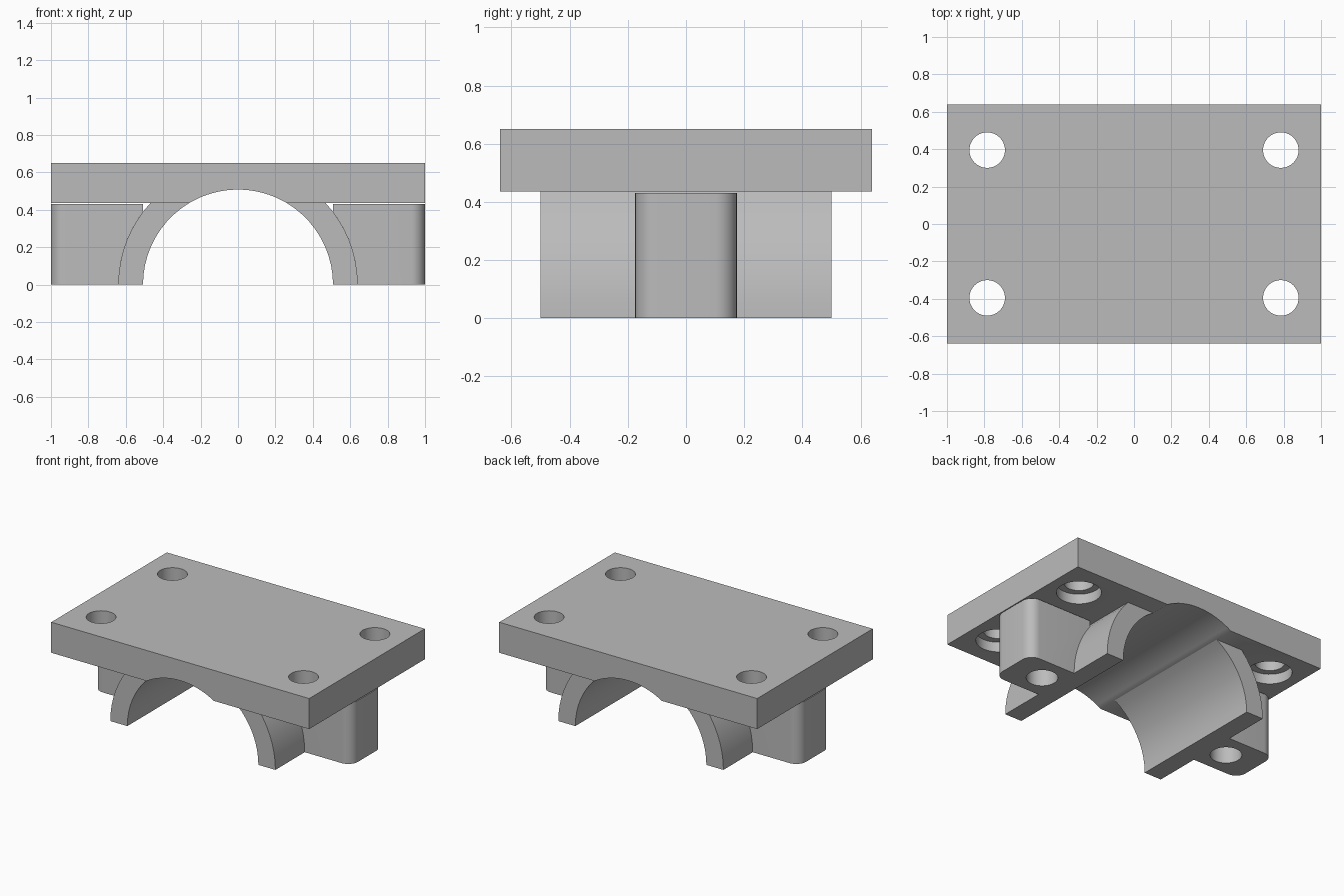
import bpy, bmesh
from math import pi, sin, cos, asin, sqrt
from mathutils import Vector

cube = bpy.data.objects.get("Cube")
if cube:
    bpy.data.objects.remove(cube, do_unlink=True)

BORE, SHELL = 0.508, 0.64          # saddle radii
PLATE_Z, TOP_Z = 0.436, 0.65       # plate underside and top
HALF_X, HALF_Y = 1.0, 0.64
HOLE_X, HOLE_Y = 0.785, 0.395

grey = bpy.data.materials.new("plain grey")
grey.use_nodes = True
grey.diffuse_color = (0.5, 0.5, 0.5, 1)
grey.node_tree.nodes["Principled BSDF"].inputs["Base Color"].default_value = (0.5, 0.5, 0.5, 1)


def arc(radius, start, end, steps, cx=0, cy=0):
    angles = [start + (end - start) * i / steps for i in range(steps + 1)]
    return [(cx + radius * cos(a), cy + radius * sin(a)) for a in angles]


def prism(name, outline, lo, hi, upright=False):
    """Extrude an x-z outline along y, or an x-y outline along z if upright."""
    bm = bmesh.new()
    place = (lambda u, v: (u, v, lo)) if upright else (lambda u, v: (u, lo, v))
    face = bm.faces.new([bm.verts.new(place(u, v)) for u, v in outline])
    step = Vector((0, 0, hi - lo)) if upright else Vector((0, hi - lo, 0))
    new = bmesh.ops.extrude_face_region(bm, geom=[face])["geom"]
    bmesh.ops.translate(bm, vec=step, verts=[g for g in new if isinstance(g, bmesh.types.BMVert)])
    bmesh.ops.recalc_face_normals(bm, faces=bm.faces)
    mesh = bpy.data.meshes.new(name)
    bm.to_mesh(mesh)
    bm.free()
    mesh.materials.append(grey)
    obj = bpy.data.objects.new(name, mesh)
    bpy.context.collection.objects.link(obj)
    return obj


def drill(name, x, y, radius, lo, hi):
    return prism(name, arc(radius, 0, 2 * pi, 40, x, y)[:-1], lo, hi, True)


def activate(obj):
    bpy.ops.object.select_all(action="DESELECT")
    obj.select_set(True)
    bpy.context.view_layer.objects.active = obj


def cut(obj, cutter):
    cutter.hide_render = True
    mod = obj.modifiers.new("cut", "BOOLEAN")
    mod.operation, mod.solver, mod.object = "DIFFERENCE", "EXACT", cutter
    activate(obj)
    bpy.ops.object.modifier_apply(modifier=mod.name)
    bpy.data.objects.remove(cutter, do_unlink=True)


# Mounting plate, with the bore breaking through its underside
a = asin(PLATE_Z / BORE)
outline = [(-HALF_X, PLATE_Z), *arc(BORE, pi - a, a, 16),
           (HALF_X, PLATE_Z), (HALF_X, TOP_Z), (-HALF_X, TOP_Z)]
plate = prism("mounting_plate", outline, -HALF_Y, HALF_Y)

# Four bolt holes, counterbored from below
for sx in (-1, 1):
    for sy in (-1, 1):
        x, y = sx * HOLE_X, sy * HOLE_Y
        cut(plate, drill("bolt_cutter", x, y, 0.095, 0.4, 0.7))
        cut(plate, drill("counterbore_cutter", x, y, 0.142, 0.4, PLATE_Z + 0.07))
parts = [plate]

for side, sx in (("left", 1), ("right", -1)):
    # Curved saddle wall under the plate
    wall = arc(BORE, 0, a, 10) + arc(SHELL, asin(PLATE_Z / SHELL), 0, 8)
    parts.append(prism(side + "_saddle_wall", [(sx * u, v) for u, v in wall], -0.5, 0.5))

    # Clamp lug with rounded outer corners, fitted to the wall
    w, r = 0.175, 0.075
    shape = [(BORE, -w), *arc(r, -pi / 2, 0, 8, HALF_X - r, r - w),
             *arc(r, 0, pi / 2, 8, HALF_X - r, w - r), (BORE, w)]
    lug = prism(side + "_clamp_lug", [(sx * u, v) for u, v in shape], 0, 0.43, True)
    cut(lug, prism("saddle_cutter", arc(SHELL, 0, 2 * pi, 64)[:-1], -0.6, 0.6))
    cut(lug, drill("lug_bolt_cutter", sx * 0.757, 0, 0.1, -0.1, 0.6))
    parts.append(lug)

for obj in parts:
    activate(obj)
    bpy.ops.object.shade_smooth_by_angle(angle=pi / 6)
